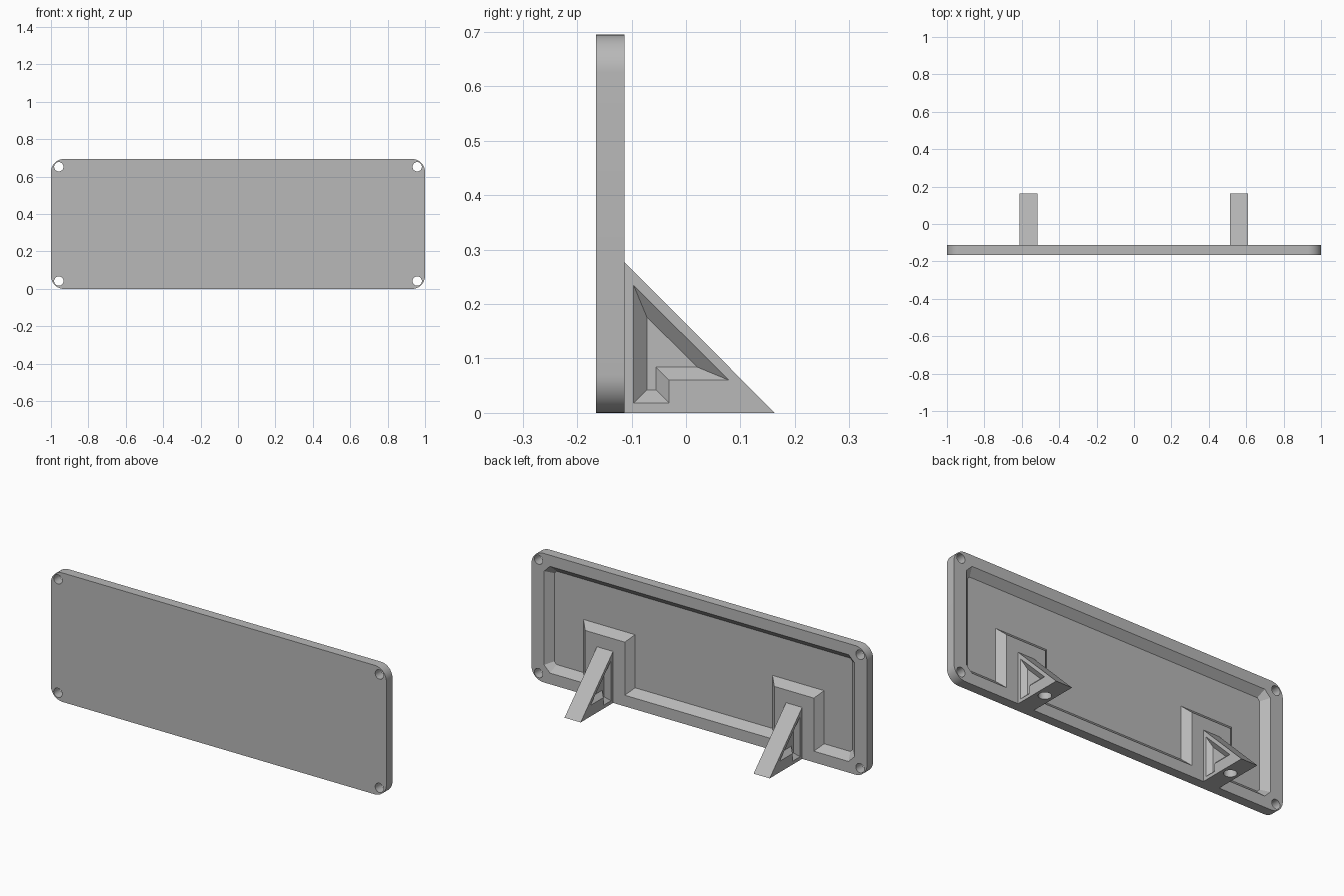
import bpy, bmesh
from math import sin, cos, pi
from mathutils import Vector

cube = bpy.data.objects.get("Cube")
if cube:
    bpy.data.objects.remove(cube, do_unlink=True)

gray = bpy.data.materials.new("plain gray")
gray.use_nodes = True
COLOR = (0.48, 0.48, 0.48, 1)
gray.diffuse_color = COLOR
gray.node_tree.nodes["Principled BSDF"].inputs["Base Color"].default_value = COLOR

W, H = 1.0, 0.695                 # half width and height of the panel
FRONT, BACK, TIP = -0.165, -0.113, 0.163
HALF = 0.048                      # half thickness of a bracket
CENTERS = (-0.565, 0.562)         # bracket positions along x
EPS = 0.01


def inset(points, dist):
    """Mitred inward offset of a counter-clockwise polygon."""
    pts = [Vector(p) for p in points]
    out = []
    for i, p in enumerate(pts):
        a = (p - pts[i - 1]).normalized()
        b = (pts[(i + 1) % len(pts)] - p).normalized()
        na, nb = Vector((-a.y, a.x)), Vector((-b.y, b.x))
        out.append(p + (na + nb) * dist / (1 + na.dot(nb)))
    return out


def circle(u, v, r, start=0.0, sweep=2 * pi, n=32):
    return [(u + r * cos(start + sweep * i / n), v + r * sin(start + sweep * i / n))
            for i in range(n)]


def loft(name, poly_a, depth_a, poly_b, depth_b, axis):
    """Solid between two matching outlines stacked along an axis."""
    def place(p, d):
        return {"x": (d, p[0], p[1]), "y": (p[0], d, p[1]), "z": (p[0], p[1], d)}[axis]
    bm = bmesh.new()
    a = [bm.verts.new(place(p, depth_a)) for p in poly_a]
    b = [bm.verts.new(place(p, depth_b)) for p in poly_b]
    bm.faces.new(a)
    bm.faces.new(b[::-1])
    for i in range(len(a)):
        bm.faces.new((a[i - 1], b[i - 1], b[i], a[i]))
    bmesh.ops.recalc_face_normals(bm, faces=bm.faces)
    mesh = bpy.data.meshes.new(name)
    bm.to_mesh(mesh)
    bm.free()
    mesh.materials.append(gray)
    ob = bpy.data.objects.new(name, mesh)
    bpy.context.collection.objects.link(ob)
    return ob


def recess(poly, surface, depth, out, axis):
    """Cutter for a pocket with 45 degree walls; out is the surface direction."""
    return loft("recess_cutter", inset(poly, -EPS), surface + out * EPS,
                inset(poly, depth), surface - out * depth, axis)


def cut(ob, cutters):
    bpy.ops.object.select_all(action="DESELECT")
    bpy.context.view_layer.objects.active = ob
    ob.select_set(True)
    for c in cutters:
        c.hide_render = True
        mod = ob.modifiers.new("cut", "BOOLEAN")
        mod.operation, mod.solver, mod.object = "DIFFERENCE", "EXACT", c
        bpy.ops.object.modifier_apply(modifier=mod.name)
        bpy.data.objects.remove(c, do_unlink=True)
    bpy.ops.object.shade_smooth_by_angle(angle=pi / 6)


# Panel with rounded corners
R = 0.07
outline = []
for i, (u, v) in enumerate(((W - R, H - R), (R - W, H - R), (R - W, R), (W - R, R))):
    outline += circle(u, v, R, i * pi / 2, pi / 2, 10)
    end = (i + 1) * pi / 2
    outline.append((u + R * cos(end), v + R * sin(end)))
panel = loft("panel", outline, FRONT, outline, BACK, "y")

# Corner screw holes
cutters = []
for x in (-0.958, 0.958):
    for z in (0.042, H - 0.042):
        ring = circle(x, z, 0.025)
        cutters.append(loft("hole_cutter", ring, FRONT - EPS, ring, BACK + EPS, "y"))

# Back pocket, stepping around a raised pad behind each bracket
X, LOW, HIGH, C = W - 0.075, 0.06, H - 0.06, 0.035
PAD, PAD_TOP = HALF + 0.07, 0.346
pocket = [(C - X, LOW)]
for cx in CENTERS:
    pocket += [(cx - PAD, LOW), (cx - PAD, PAD_TOP), (cx + PAD, PAD_TOP), (cx + PAD, LOW)]
pocket += [(X - C, LOW), (X, LOW + C), (X, HIGH - C), (X - C, HIGH),
           (C - X, HIGH), (-X, HIGH - C), (-X, LOW + C)]
cutters.append(recess(pocket, BACK, 0.036, 1, "y"))
cut(panel, cutters)

# Triangular brackets: tapered recess on both sides, blind hole underneath
triangle = [(BACK, 0), (TIP, 0), (BACK, 0.277)]
side = [(-0.096, 0.018), (-0.031, 0.018), (-0.031, 0.06), (0.079, 0.06), (-0.096, 0.234)]
for cx, label in zip(CENTERS, ("right", "left")):
    bracket = loft(label + "_bracket", triangle, cx - HALF, triangle, cx + HALF, "x")
    tools = [recess(side, cx + s * HALF, 0.024, s, "x") for s in (-1, 1)]
    ring = circle(cx, 0.024, 0.032)
    tools.append(loft("hole_cutter", ring, -EPS, ring, 0.045, "z"))
    cut(bracket, tools)
